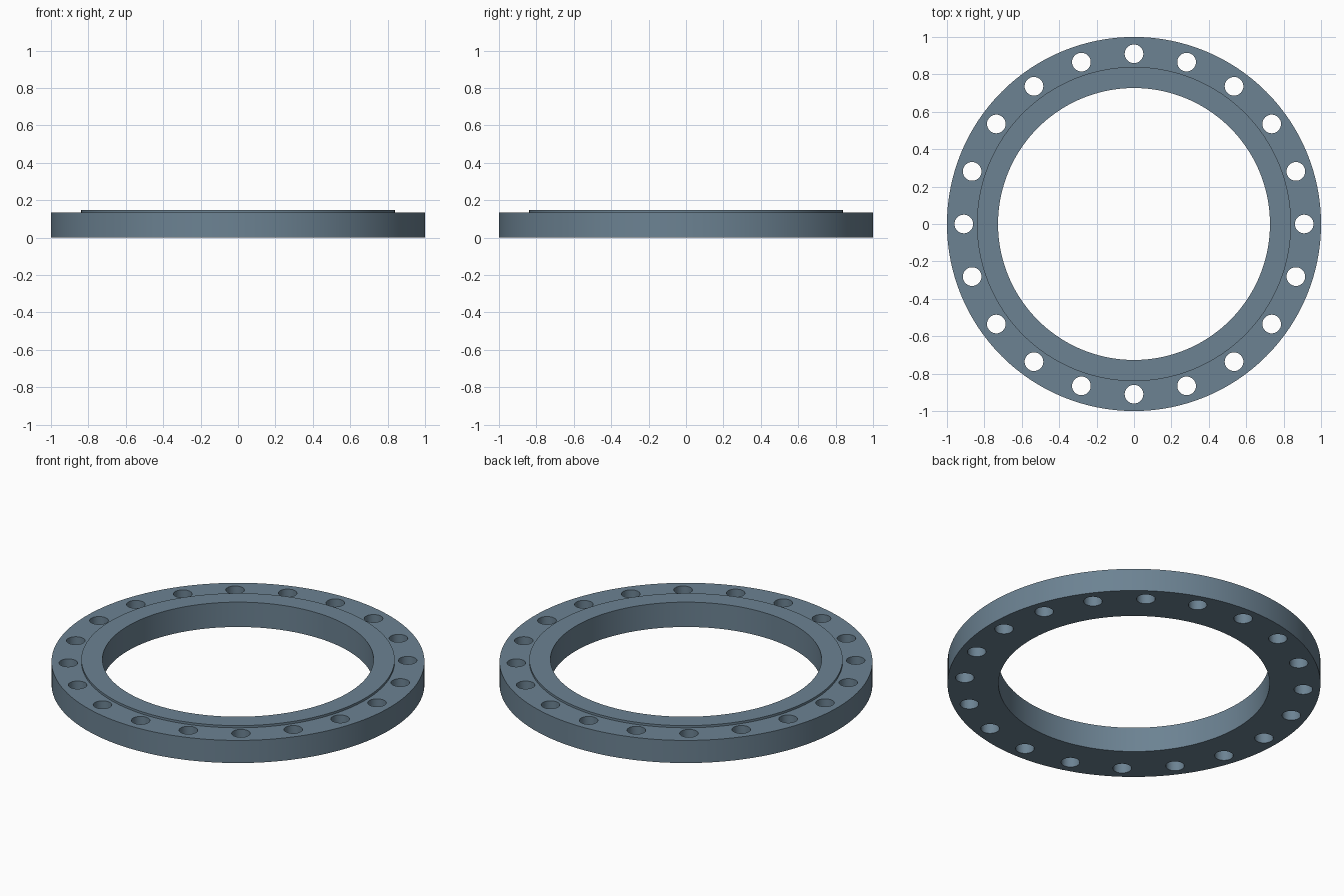
import bpy, bmesh
from math import cos, sin, pi

if "Cube" in bpy.data.objects:
    bpy.data.objects.remove(bpy.data.objects["Cube"])

SEGMENTS = 128
HOLES = 20


def revolve(name, profile):
    """Closed ring from an (r, z) profile turned about z."""
    bm = bmesh.new()
    rings = []
    for i in range(SEGMENTS):
        a = 2 * pi * i / SEGMENTS
        rings.append([bm.verts.new((r * cos(a), r * sin(a), z)) for r, z in profile])
    n = len(profile)
    for i in range(SEGMENTS):
        p, q = rings[i], rings[(i + 1) % SEGMENTS]
        for j in range(n):
            k = (j + 1) % n
            bm.faces.new((p[j], q[j], q[k], p[k]))
    bmesh.ops.recalc_face_normals(bm, faces=bm.faces)
    return add_object(name, bm)


def add_object(name, bm):
    mesh = bpy.data.meshes.new(name)
    bm.to_mesh(mesh)
    bm.free()
    obj = bpy.data.objects.new(name, mesh)
    bpy.context.collection.objects.link(obj)
    return obj


steel = bpy.data.materials.new("blue_grey_steel")
steel.diffuse_color = (0.15, 0.225, 0.29, 1)
steel.use_nodes = True
steel.node_tree.nodes["Principled BSDF"].inputs["Base Color"].default_value = steel.diffuse_color

# Flange ring with a slightly raised sealing face
flange = revolve("flange_ring", [(0.727, 0), (1, 0), (1, 0.134),
                                 (0.84, 0.134), (0.84, 0.147), (0.727, 0.147)])
flange.data.materials.append(steel)

# Bolt hole cutters
bm = bmesh.new()
for i in range(HOLES):
    a = 2 * pi * i / HOLES
    ring = bmesh.ops.create_cone(bm, cap_ends=True, segments=32,
                                 radius1=0.05, radius2=0.05, depth=0.4)
    bmesh.ops.translate(bm, verts=ring["verts"],
                        vec=(0.91 * cos(a), 0.91 * sin(a), 0.07))
cutter = add_object("bolt_hole_cutter", bm)
cutter.data.materials.append(steel)
cutter.hide_render = True

# Cut the bolt circle
bpy.context.view_layer.objects.active = flange
flange.select_set(True)
mod = flange.modifiers.new("bolt_holes", "BOOLEAN")
mod.operation = "DIFFERENCE"
mod.solver = "EXACT"
mod.object = cutter
bpy.ops.object.modifier_apply(modifier=mod.name)
bpy.data.objects.remove(cutter)

# Smooth walls, crisp rims
bpy.ops.object.shade_smooth_by_angle(angle=pi / 6)
